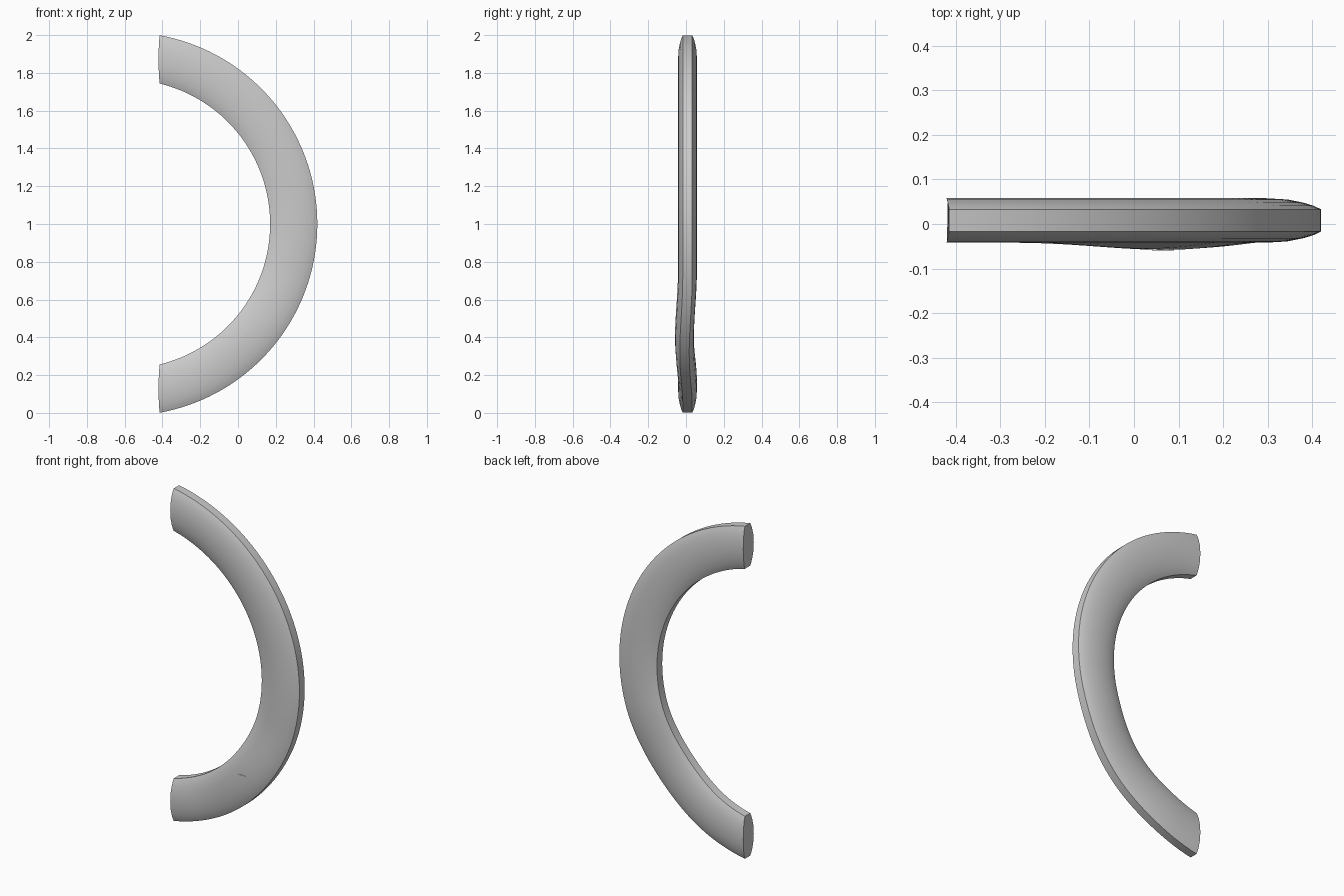
import bpy, bmesh, math

if "Cube" in bpy.data.objects:
    bpy.data.objects.remove(bpy.data.objects["Cube"])

CX, CZ, RM = -0.595, 1.0, 0.89      # arc centre and mid radius
Y0 = 0.008                          # depth centre of the band
BUMP = math.radians(-42)            # where the band bows forward

# half cross-section: (radial offset, half thickness)
half = [(-0.125, 0.025), (-0.108, 0.033), (-0.085, 0.040), (-0.05, 0.047), (0, 0.050),
        (0.05, 0.047), (0.085, 0.040), (0.108, 0.033), (0.125, 0.025)]
section = [(u, -h) for u, h in half] + [(u, h) for u, h in reversed(half)]


def bow(a):
    t = (a - BUMP) / math.radians(27)
    return -0.016 * math.cos(t * math.pi / 2) ** 2 if abs(t) < 1 else 0.0


def add_object(name, bm):
    bmesh.ops.recalc_face_normals(bm, faces=bm.faces)
    me = bpy.data.meshes.new(name)
    bm.to_mesh(me)
    bm.free()
    ob = bpy.data.objects.new(name, me)
    bpy.context.collection.objects.link(ob)
    return ob


# curved band, swept along the arc with upright, slightly domed ends
N = 72
bm = bmesh.new()
rings = []
for i in range(N + 1):
    ring = []
    for u, y in section:
        r = RM + u
        x_end = -0.421 + 0.006 * (u / 0.125) ** 2
        a = math.acos((x_end - CX) / r) * (2 * i / N - 1)
        ring.append(bm.verts.new((CX + r * math.cos(a), Y0 + y + bow(a), CZ + r * math.sin(a))))
    rings.append(ring)
n = len(section)
for p, q in zip(rings, rings[1:]):
    for j in range(n):
        k = (j + 1) % n
        bm.faces.new((p[j], p[k], q[k], q[j]))
bm.faces.new(rings[0])
bm.faces.new(rings[-1])
band = add_object("curved_handle", bm)
bpy.context.view_layer.objects.active = band
band.select_set(True)
bpy.ops.object.shade_smooth_by_angle(angle=math.radians(35))

# small triangular mark on the front of the bow
bm = bmesh.new()
tri = [(0.04, 0.42), (0.09, 0.42), (0.04, 0.37)]
f = bm.faces.new([bm.verts.new((x, -0.0590, z)) for x, z in tri])
ext = bmesh.ops.extrude_face_region(bm, geom=[f])
for v in ext["geom"]:
    if isinstance(v, bmesh.types.BMVert):
        v.co.y += 0.008
add_object("triangle_mark", bm)
